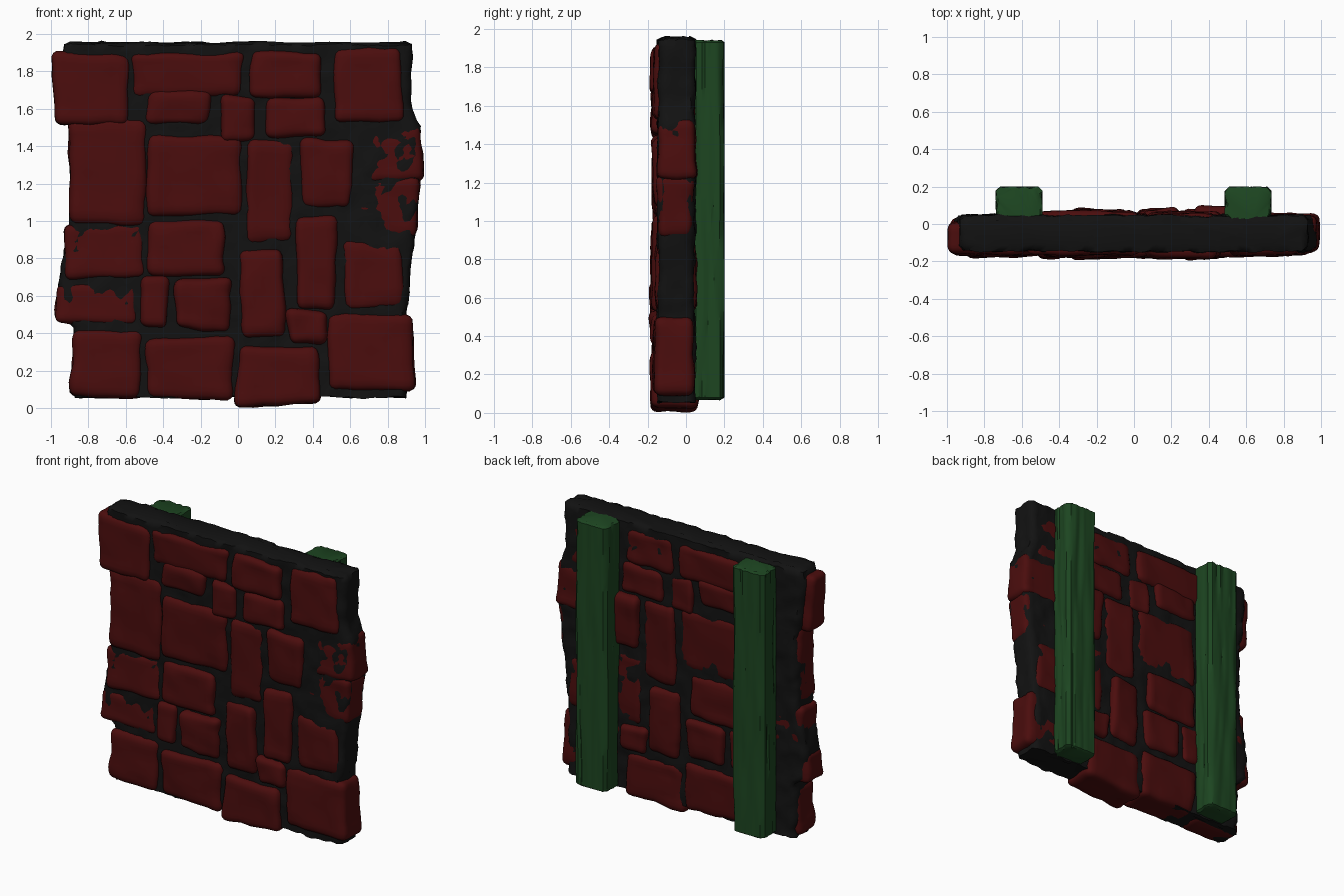
import bpy, bmesh, math, random
from mathutils import Vector, noise

if "Cube" in bpy.data.objects:
    bpy.data.objects.remove(bpy.data.objects["Cube"])

random.seed(7)


def material(name, rgb):
    m = bpy.data.materials.new(name)
    m.diffuse_color = (*rgb, 1)
    m.use_nodes = True
    m.node_tree.nodes["Principled BSDF"].inputs["Base Color"].default_value = m.diffuse_color
    return m


STONE = material("dark_red_stone", (0.07, 0.004, 0.004))
MORTAR = material("black_mortar", (0.006, 0.006, 0.006))
WOOD = material("green_wood", (0.012, 0.06, 0.015))


def finish(bm, name, mat, angle=40):
    bmesh.ops.recalc_face_normals(bm, faces=bm.faces)
    me = bpy.data.meshes.new(name)
    bm.to_mesh(me)
    bm.free()
    ob = bpy.data.objects.new(name, me)
    bpy.context.collection.objects.link(ob)
    me.materials.append(mat)
    bpy.ops.object.select_all(action='DESELECT')
    ob.select_set(True)
    bpy.context.view_layer.objects.active = ob
    bpy.ops.object.shade_smooth_by_angle(angle=math.radians(angle))
    return ob


def stone(name, x0, z0, x1, z1):
    """Rounded, slightly skewed block running through the wall."""
    cx, cz = (x0 + x1) / 2, (z0 + z1) / 2
    thin = max(0, abs(cx) - 0.5) * 0.06
    shift = -0.012 if cx < -0.4 else 0
    yf = random.uniform(-0.2, -0.18) + thin
    yb = random.uniform(0.065, 0.1) - thin * 1.5 + shift * 2
    half = Vector(((x1 - x0) / 2, (yb - yf) / 2, (z1 - z0) / 2))
    r = 0.045
    inset = [(random.uniform(0, .035), random.uniform(0, .03), random.uniform(0, .03))
             for _ in range(4)]
    seed = Vector([random.uniform(0, 50) for _ in range(3)])
    bm = bmesh.new()
    bmesh.ops.create_cube(bm, size=2)
    bmesh.ops.subdivide_edges(bm, edges=bm.edges[:], cuts=9, use_grid_fill=True)
    for v in bm.verts:
        p = Vector([math.copysign(abs(c) ** 0.65, c) * h for c, h in zip(v.co, half)])
        core = Vector([max(-h + r, min(h - r, c)) for c, h in zip(p, half)])
        d = p - core
        if d.length > 1e-6:
            p = core + d.normalized() * r
        # skew each corner inwards by its own amount
        u, w = p.x / half.x, p.z / half.z
        weights = [(1 - u) * (1 - w), (1 + u) * (1 - w), (1 - u) * (1 + w), (1 + u) * (1 + w)]
        k = [sum(wt / 4 * q[i] for wt, q in zip(weights, inset)) for i in range(3)]
        p = Vector((p.x - u * k[0], p.y - p.y / half.y * k[1], p.z - w * k[2]))
        p += v.co.normalized() * noise.noise(p * 9 + seed) * 0.014
        p += Vector((cx, (yf + yb) / 2, cz))
        p.z = max(p.z, 0)
        v.co = p
    finish(bm, name, STONE)


def loft(rings, name, mat, angle):
    bm = bmesh.new()
    rows = [[bm.verts.new(p) for p in ring] for ring in rings]
    n = len(rows[0])
    for a, b in zip(rows, rows[1:]):
        for i in range(n):
            bm.faces.new((a[i], a[(i + 1) % n], b[(i + 1) % n], b[i]))
    bm.faces.new(rows[0])
    bm.faces.new(rows[-1])
    return finish(bm, name, mat, angle)


def rounded_rect(x0, x1, y0, y1, c, nx, ny):
    pts = []
    for i in range(nx + 1):
        pts.append((x0 + c + (x1 - x0 - 2 * c) * i / nx, y0))
    for i in range(ny + 1):
        pts.append((x1, y0 + c + (y1 - y0 - 2 * c) * i / ny))
    top = [(x0 + x1 - x, y1) for x, y in pts[:nx + 1]]
    left = [(x0, y0 + y1 - y) for x, y in pts[nx + 1:]]
    return pts + top + left


def lerp_profile(profile, z):
    for (za, xa), (zb, xb) in zip(profile, profile[1:]):
        if z <= zb:
            return xa + (xb - xa) * (z - za) / (zb - za)
    return profile[-1][1]


# stones, left to right in courses from the top: x0, z0, x1, z1
STONES = [
    (-1, 1.5, -.58, 1.91), (-.58, 1.66, .04, 1.92), (.04, 1.65, .46, 1.92), (.49, 1.51, .89, 1.94),
    (-.5, 1.5, -.12, 1.7), (-.12, 1.41, .11, 1.69), (.12, 1.44, .48, 1.67),
    (-.91, .97, -.49, 1.55), (-.5, 1.01, .02, 1.46), (.03, .87, .31, 1.45), (.31, 1.05, .63, 1.45),
    (.68, 1.2, 1, 1.53), (.62, .9, .98, 1.24),
    (-.95, .67, -.49, 1.01), (-.5, .7, -.04, 1.02), (.29, .52, .54, 1.04), (.54, .51, .91, .91),
    (-.99, .44, -.53, .69), (-.54, .41, -.35, .71), (-.35, .4, -.02, .71), (0, .37, .26, .87),
    (.25, .34, .49, .54), (-.91, .04, -.5, .44), (-.51, .04, -.01, .39), (-.03, 0, .46, .34),
    (.47, .09, .95, .52)]
for i, s in enumerate(STONES):
    stone(f"stone_{i + 1:02d}", *s)

# mortar core with a ragged outline
LEFT = [(0.06, -.87), (.44, -.88), (.5, -.95), (.68, -.96), (.95, -.9), (1.45, -.89),
        (1.55, -.91), (1.85, -.95), (1.95, -.92)]
RIGHT = [(0.06, .9), (.5, .9), (.9, .94), (1.2, .97), (1.5, .97), (1.62, .92), (1.95, .93)]
rings = []
LEVELS = 60
for j in range(LEVELS + 3):
    t = min(1, max(0, (j - 1) / LEVELS))
    z = 0.06 + 1.88 * t
    end = 0.03 if j in (0, LEVELS + 2) else 0
    ring = []
    for x, y in rounded_rect(lerp_profile(LEFT, z) + end, lerp_profile(RIGHT, z) - end,
                             -0.145 + end, 0.045 - end, 0.025, 60, 5):
        p = Vector((x, y, z + (0.012 if j == LEVELS + 2 else 0)))
        q = noise.noise_vector(p * 11) * 0.013 + noise.noise_vector(p * 28) * 0.008
        ring.append(p + q)
    rings.append(ring)
loft(rings, "mortar_core", MORTAR, 60)

# two grooved timber posts on the back
for name, cx in (("left_post", -0.615), ("right_post", 0.61)):
    rings = []
    for j in range(27):
        t = min(1, max(0, (j - 1) / 24))
        z = 0.08 + 1.85 * t
        end = 0.014 if j in (0, 26) else 0
        ring = []
        for x, y in rounded_rect(cx - 0.122 + end, cx + 0.122 - end, 0.03, 0.197 - end, 0.022, 12, 8):
            p = Vector((x, y, z))
            g = noise.noise(Vector((x * 38, y * 38, z * 2.2 + cx)))
            out = Vector((x - cx, y - 0.11, 0)).normalized()
            p += out * min(0.004, g * 0.014)
            p.z += (0.01 if j == 26 else -0.01 if j == 0 else 0) + (g * 0.008 if j in (0, 26) else 0)
            ring.append(p)
        rings.append(ring)
    loft(rings, name, WOOD, 35)
